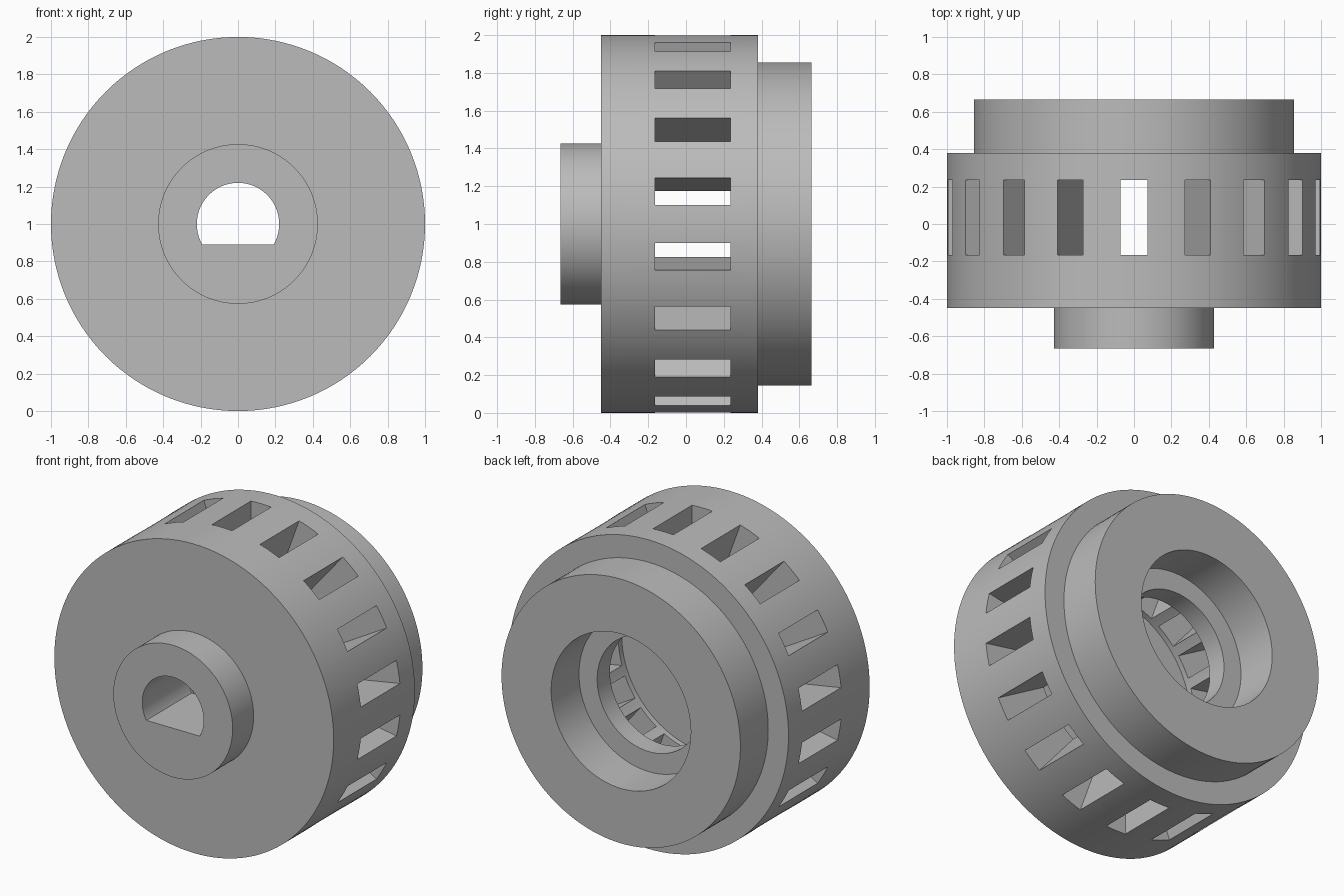
import bpy, bmesh, math
from mathutils import Matrix, Vector

if "Cube" in bpy.data.objects:
    bpy.data.objects.remove(bpy.data.objects["Cube"], do_unlink=True)

AXIS_Z = 1.0          # height of the turning axis
SLOTS = 18
SLOT_WIDTH, SLOT_FRONT, SLOT_BACK = 0.145, -0.165, 0.235

grey = bpy.data.materials.new("plain grey")
grey.use_nodes = True
colour = (0.5, 0.5, 0.5, 1)
grey.diffuse_color = colour
grey.node_tree.nodes["Principled BSDF"].inputs["Base Color"].default_value = colour


def to_object(bm, name):
    bmesh.ops.recalc_face_normals(bm, faces=bm.faces)
    mesh = bpy.data.meshes.new(name)
    bm.to_mesh(mesh)
    bm.free()
    mesh.materials.append(grey)
    obj = bpy.data.objects.new(name, mesh)
    bpy.context.collection.objects.link(obj)
    return obj


def lathe(name, profile, steps=128):
    """Turn a (radius, y) profile around the y axis."""
    bm = bmesh.new()
    verts = [bm.verts.new((r, y, AXIS_Z)) for r, y in profile]
    edges = [bm.edges.new(pair) for pair in zip(verts, verts[1:])]
    bmesh.ops.spin(bm, geom=verts + edges, cent=(0, 0, AXIS_Z), axis=(0, 1, 0),
                   angle=math.tau, steps=steps, use_merge=True)
    bmesh.ops.remove_doubles(bm, verts=bm.verts, dist=1e-4)
    return to_object(bm, name)


def cut(target, cutter):
    cutter.hide_render = True
    mod = target.modifiers.new("cut", 'BOOLEAN')
    mod.operation, mod.solver, mod.object = 'DIFFERENCE', 'EXACT', cutter
    bpy.context.view_layer.objects.active = target
    bpy.ops.object.modifier_apply(modifier=mod.name)
    bpy.data.objects.remove(cutter, do_unlink=True)


# Hub, drum and rear collar, with the stepped bore and inner chamber
housing = lathe("slotted_housing", [
    (0, -0.665), (0.427, -0.665), (0.427, -0.45), (1, -0.45), (1, 0.38),
    (0.855, 0.38), (0.855, 0.665), (0.5, 0.665), (0.5, 0.38), (0.37, 0.38),
    (0.37, 0.25), (0.6, 0.25), (0.6, -0.2), (0, -0.2)])

# Ring of vent slots through the drum wall
bm = bmesh.new()
for i in range(SLOTS):
    box = (Matrix.Translation((0, 0, AXIS_Z))
           @ Matrix.Rotation(math.tau * i / SLOTS, 4, 'Y')
           @ Matrix.Translation((0, (SLOT_FRONT + SLOT_BACK) / 2, 0.8))
           @ Matrix.Diagonal((SLOT_WIDTH, SLOT_BACK - SLOT_FRONT, 0.6, 1)))
    bmesh.ops.create_cube(bm, size=1, matrix=box)
cut(housing, to_object(bm, "slot_cutter"))

# D-shaped shaft hole: an arc closed by a flat at the bottom
bm = bmesh.new()
RADIUS, FLAT = 0.22, -0.11
start = math.asin(FLAT / RADIUS)
sweep = math.pi - 2 * start
arc = [start + sweep * i / 64 for i in range(65)]
face = bm.faces.new([bm.verts.new((RADIUS * math.cos(a), -0.8, AXIS_Z + RADIUS * math.sin(a)))
                     for a in arc])
side = bmesh.ops.extrude_face_region(bm, geom=[face])
bmesh.ops.translate(bm, vec=Vector((0, 0.75, 0)),
                    verts=[g for g in side["geom"] if isinstance(g, bmesh.types.BMVert)])
cut(housing, to_object(bm, "shaft_hole_cutter"))

# Smooth curved walls, crisp rims
bpy.ops.object.select_all(action='DESELECT')
housing.select_set(True)
bpy.context.view_layer.objects.active = housing
bpy.ops.object.shade_smooth_by_angle(angle=math.radians(30))
